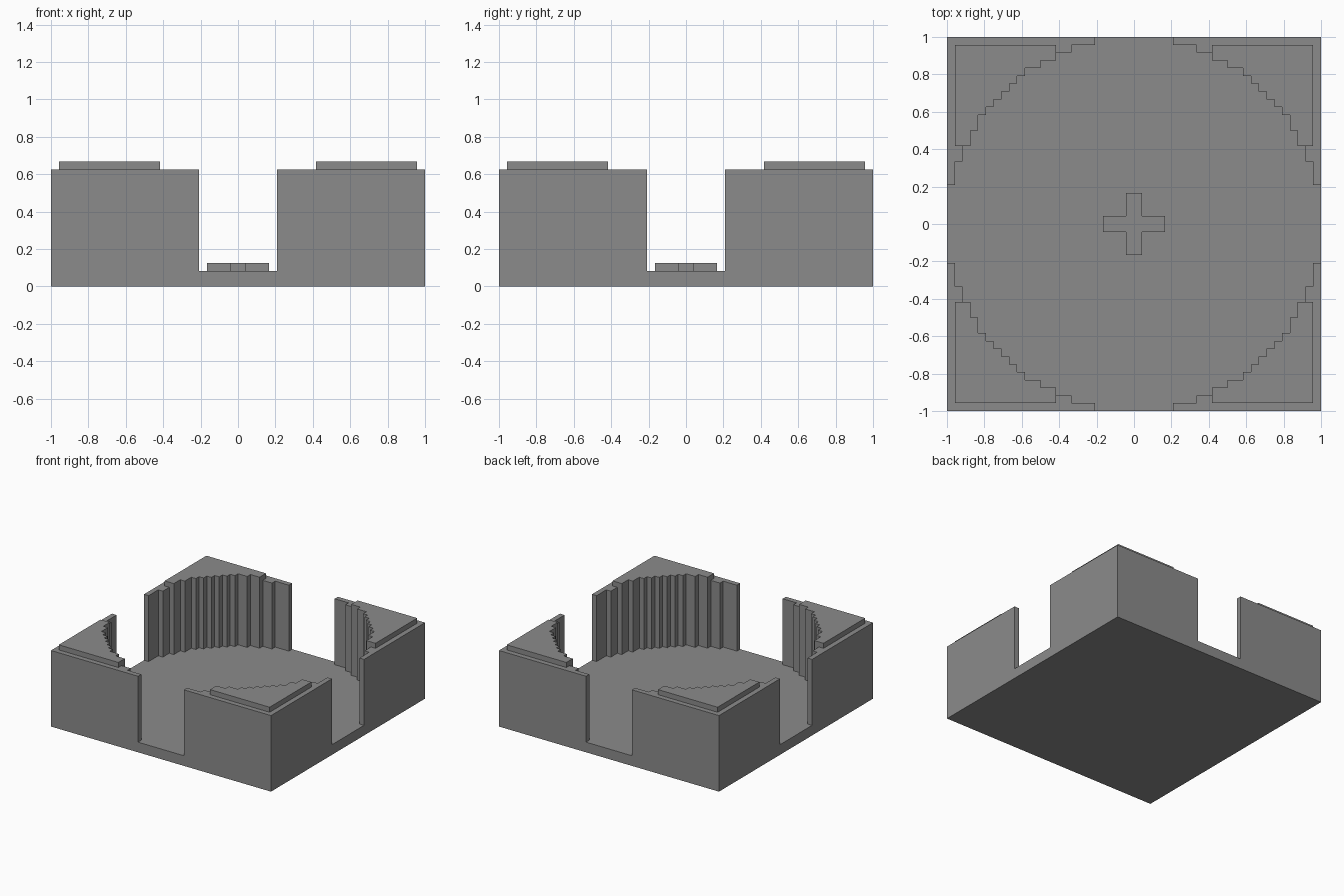
import bpy
import bmesh

cube = bpy.data.objects.get("Cube")
if cube:
    bpy.data.objects.remove(cube)

UNIT = 1 / 24          # one block of the grid
HALF = 24              # half the width in blocks

stone = bpy.data.materials.new("grey_stone")
stone.use_nodes = True
grey = (0.26, 0.26, 0.26, 1)
stone.diffuse_color = grey
stone.node_tree.nodes["Principled BSDF"].inputs["Base Color"].default_value = grey


def prism(name, outline, low, high):
    """Extrude a flat outline, given in blocks, between two heights."""
    bm = bmesh.new()
    verts = [bm.verts.new((x * UNIT, y * UNIT, low * UNIT)) for x, y in outline]
    face = bm.faces.new(verts)
    ext = bmesh.ops.extrude_face_region(bm, geom=[face], use_keep_orig=True)
    top = [g for g in ext["geom"] if isinstance(g, bmesh.types.BMVert)]
    bmesh.ops.translate(bm, verts=top, vec=(0, 0, (high - low) * UNIT))
    bmesh.ops.recalc_face_normals(bm, faces=bm.faces)
    mesh = bpy.data.meshes.new(name)
    bm.to_mesh(mesh)
    bm.free()
    mesh.materials.append(stone)
    obj = bpy.data.objects.new(name, mesh)
    bpy.context.collection.objects.link(obj)
    return obj


def stepped_corner(low, high):
    """Corner outline whose inner edge is a blocky arc, clamped to a square."""
    steps = [5, 8, 10, 12, 14, 15, 16, 17, 18, 19, 20, 21, 22, 23, 24]
    points = []
    for x, y, next_y in zip(steps, steps[::-1], steps[-2::-1]):
        points += [(x, y), (x, next_y)]
    points += [(HALF, steps[0]), (HALF, HALF)]
    clamped = [tuple(min(max(v, low), high) for v in p) for p in points]
    return list(dict.fromkeys(clamped))


# Floor slab
prism("floor", [(-HALF, -HALF), (HALF, -HALF), (HALF, HALF), (-HALF, HALF)], 0, 2)

# Four corner walls, each with a raised cap
for side, sx in (("left", 1), ("right", -1)):
    for end, sy in (("front", -1), ("back", 1)):
        for part, inner, outer, low, high in (("wall", 0, HALF, 2, 15),
                                              ("wall_cap", 10, 23, 15, 16)):
            outline = [(x * sx, y * sy) for x, y in stepped_corner(inner, outer)]
            prism(f"{end}_{side}_{part}", outline, low, high)

# Raised cross in the middle of the floor
arm = [(4, -1), (4, 1), (1, 1)]
cross = []
for turn in range(4):
    cross += arm
    arm = [(-y, x) for x, y in arm]
prism("centre_cross", cross, 2, 3)
